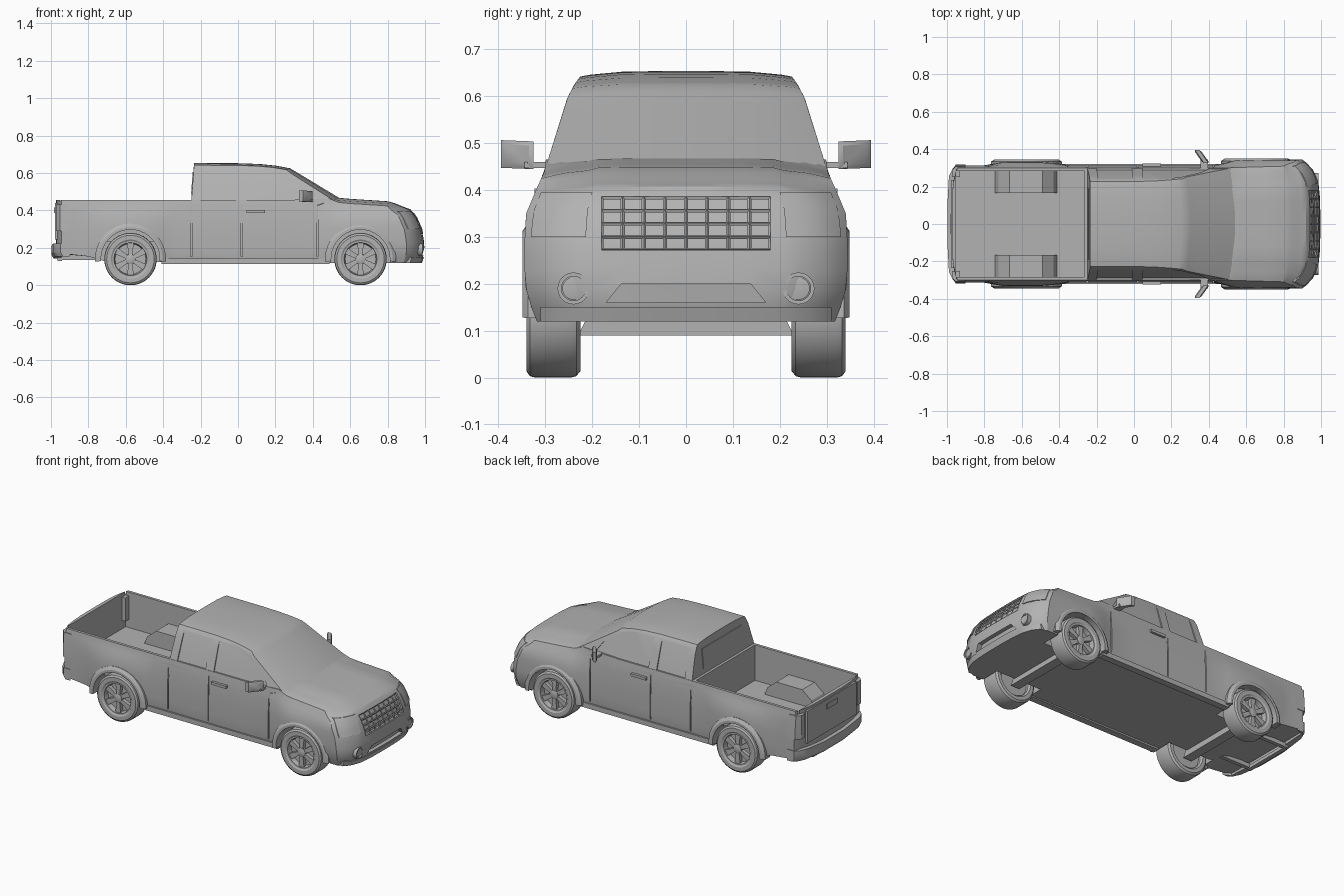
import bpy, bmesh, math

if "Cube" in bpy.data.objects:
    bpy.data.objects.remove(bpy.data.objects["Cube"])

paint = bpy.data.materials.new("grey_paint")
paint.diffuse_color = (0.45, 0.45, 0.45, 1)
paint.use_nodes = True
paint.node_tree.nodes["Principled BSDF"].inputs["Base Color"].default_value = paint.diffuse_color


def interp(t, table):
    if t <= table[0][0]:
        return table[0][1]
    for (a, p), (b, q) in zip(table, table[1:]):
        if t <= b:
            return p + (q - p) * (t - a) / (b - a)
    return table[-1][1]


def finish(name, bm):
    bmesh.ops.recalc_face_normals(bm, faces=bm.faces)
    me = bpy.data.meshes.new(name)
    bm.to_mesh(me)
    bm.free()
    me.materials.append(paint)
    ob = bpy.data.objects.new(name, me)
    bpy.context.collection.objects.link(ob)
    return ob


def shaped_box(name, U, V, W, f=lambda a, b, c: (a, b, c)):
    """Surface of a gridded box whose points are moved by f."""
    bm, L, cache = bmesh.new(), (U, V, W), {}

    def vert(i):
        if i not in cache:
            cache[i] = bm.verts.new(f(U[i[0]], V[i[1]], W[i[2]]))
        return cache[i]
    for a in range(3):
        b, c = (a + 1) % 3, (a + 2) % 3
        for end in (0, len(L[a]) - 1):
            for p in range(len(L[b]) - 1):
                for q in range(len(L[c]) - 1):
                    quad = []
                    for dp, dq in ((0, 0), (1, 0), (1, 1), (0, 1)):
                        i = [0, 0, 0]
                        i[a], i[b], i[c] = end, p + dp, q + dq
                        quad.append(vert(tuple(i)))
                    bm.faces.new(quad)
    return finish(name, bm)


def prism(name, pts, lo, hi):
    """Extrude an x-z outline along y; lo and hi give y from z."""
    bm = bmesh.new()
    A = [bm.verts.new((x, lo(z), z)) for x, z in pts]
    B = [bm.verts.new((x, hi(z), z)) for x, z in pts]
    bm.faces.new(A)
    bm.faces.new(B)
    for i in range(len(pts)):
        j = (i + 1) % len(pts)
        bm.faces.new((A[i], A[j], B[j], B[i]))
    return finish(name, bm)


def lathe(name, profile, place, n=40):
    """Closed (radius, axial) loop spun round; place maps (a, axial, b)."""
    bm, m = bmesh.new(), len(profile)
    rings = [[bm.verts.new(place(r * math.cos(t), h, r * math.sin(t))) for r, h in profile]
             for t in [2 * math.pi * k / n for k in range(n)]]
    for k in range(n):
        P, Q = rings[k], rings[(k + 1) % n]
        for i in range(m):
            j = (i + 1) % m
            bm.faces.new((P[i], P[j], Q[j], Q[i]))
    bmesh.ops.remove_doubles(bm, verts=bm.verts, dist=1e-5)
    return finish(name, bm)


def cut(ob, cutter):
    mod = ob.modifiers.new("cut", 'BOOLEAN')
    mod.operation, mod.solver, mod.object = 'DIFFERENCE', 'EXACT', cutter
    bpy.context.view_layer.objects.active = ob
    bpy.ops.object.modifier_apply(modifier=mod.name)
    bpy.data.objects.remove(cutter)


# Body shape rules: half width, top line, underside, nose surface
def half_width(x, z):
    base = interp(z, [(.12, .308), (.16, .314), (.3, .314), (.4, .308), (.46, .299)])
    bump = interp(z, [(.12, .01), (.2, .03), (.35, .03), (.4, .012), (.44, 0)])
    return base + bump * interp(x, [(-.8, 0), (-.7, .6), (-.45, .6), (-.36, 0), (.44, 0), (.55, 1)])


def nose(v, z):
    back = interp(z, [(.12, .018), (.17, .002), (.2, 0), (.24, .004), (.3, .014), (.37, .045), (.4, .07), (.43, .1)])
    return .998 - back - .015 * v * v - .08 * abs(v) ** 6


def body_point(X, v, w):
    top = interp(X, [(.3, .455), (.5, .466), (.6, .457), (.8, .444), (.9, .431), (1, .402)])
    if X > .5:
        top += -.02 * v ** 6 + (.005 if abs(v) < .65 else 0)
    bot = interp(X, [(-1, .17), (-.75, .15), (-.7, .125), (.5, .12)])
    z = bot + (top - bot) * w
    x = X
    if X > .8:
        x = .8 + (X - .8) / .2 * (nose(v, z) - .8)
    elif X < -.8:
        x = -.8 - (-.8 - X) / .2 * (.174 - .03 * v ** 4)
    return x, v * half_width(X, z), z


right = [.15, .4, .62, .7, .85, .95, 1]
cols = [-v for v in reversed(right)] + right
body = shaped_box("body", [-1, -.96, -.9, -.8, -.7, -.6, -.5, -.4, -.35, -.25, 0, .25, .42, .48, .54, .6, .7, .8, .88, .94, .975, 1],
                  cols, [0, .1, .25, .4, .55, .68, .8, .88, .95, 1], body_point)

# Cab roof and windscreen
def cab_width(z):
    return interp(z, [(.44, .302), (.61, .252), (.64, .236), (.66, .222)])


def cab_point(u, v, w):
    back = -.25 + .015 * w
    front = .58 - .3 * w - (.055 - .035 * w) * v * v
    x = back + u * (front - back)
    top = interp(x, [(-.24, .654), (.0, .653), (.12, .648), (.2, .64), (.28, .625)])
    z = .445 + w * (top - .445)
    return x, v * cab_width(z), z - .012 * v ** 4 * w


cab = shaped_box("cab", [0, .03, .25, .5, .7, .85, .95, 1], [-1, -.9, -.6, -.2, .2, .6, .9, 1],
                 [0, .25, .5, .75, .92, 1], cab_point)

# Openings: bed, wheel arches, door seams, side windows
wheel_x = (-.575, .655)
cut(body, shaped_box("bed_cut", [-.952, -.265], [-.283, .283], [.24, .7]))
for s in (-1, 1):
    for cx in wheel_x:
        cut(body, lathe("arch_cut", [(0, .2), (.158, .2), (.158, .42), (0, .42)],
                        lambda a, h, b: (cx + a, s * h, .14 + b), 32))
    for sx in (-.25, .02, .425):
        cut(body, shaped_box("seam_cut", [sx - .003, sx + .003], sorted((s * .304, s * .4)), [.155, .6]))
    for pts in ([(-.2, .455), (-.01, .455), (-.01, .622), (-.19, .622)],
                [(.045, .455), (.405, .455), (.36, .52), (.26, .595), (.18, .618), (.045, .622)]):
        cut(cab, prism("window_cut", pts, lambda z: s * (.302 - (z - .44) * .294 - .008),
                       lambda z: s * .4))

# Grille opening with bars, lower air intake
ys = [-.18 + .045 * i for i in range(9)]
zs = [.272, .3, .328, .356, .384]
cut(body, shaped_box("grille_cut", [-.022, .06], ys, zs, lambda o, y, z: (nose(y / .34, z) + o, y, z)))
cut(body, shaped_box("intake_cut", [-.025, .06], [-1, -.5, .5, 1], [.16, .2],
                     lambda o, v, z: (nose(v * .5, z) + o, v * (.17 - (z - .16) * .8), z)))
bm = bmesh.new()
rows = [[bm.verts.new((nose(y / .34, z) - .003, y, z)) for y in ys] for z in zs]
for a, b in zip(rows, rows[1:]):
    for i in range(8):
        bm.faces.new((a[i], a[i + 1], b[i + 1], b[i]))
grille = finish("grille_bars", bm)
mod = grille.modifiers.new("bars", 'WIREFRAME')
mod.thickness = .009
bpy.context.view_layer.objects.active = grille
bpy.ops.object.modifier_apply(modifier="bars")

# Front lip, rear bumper, tailgate, rear window, hitch, axles
shaped_box("front_lip", [-.02, .004], cols, [.12, .15],
           lambda o, v, z: (nose(v * .93, z) + o, v * .31, z))
shaped_box("rear_bumper", [0, 1], [-1, -.93, -.8, -.3, .3, .8, .93, 1], [.155, .175, .222],
           lambda o, v, z: ((-.9 if abs(v) == 1 else -.945) if o else -.998 + .05 * v ** 8 + (.012 if z < .16 else 0),
                            v * .318, z - (.012 if abs(v) < .5 else 0)))
shaped_box("tailgate", [-.979, -.965], [-.235, .235], [.245, .44])
shaped_box("tailgate_handle", [-.984, -.975], [-.05, .05], [.385, .415])
shaped_box("rear_window", [0, .012], [-.19, .19], [.485, .605], lambda o, y, z: (-.254 + (z - .445) * .072 + o, y, z))
shaped_box("hitch_bar", [-.965, -.94], [-.16, .16], [.13, .15])
for y in (-.15, .15):
    shaped_box("hitch_arm", [-.96, -.7], [y - .012, y + .012], [.135, .16])
for cx in wheel_x:
    shaped_box("axle", [cx - .03, cx + .03], [-.23, .23], [.09, .145],
               lambda x, y, z: (x, y * (.88 if z > .1 else 1), z))

# Parts on both sides
for s in (-1, 1):
    flip = lambda x, y, z: (x, s * y, z)
    shaped_box("sill", [-.41, .49], [.28, .321], [.113, .143], flip)
    shaped_box("door_handle", [.045, .145], [.3, .323], [.387, .403], flip)
    prism("bed_wheel_box", [(-.745, .235), (-.41, .235), (-.43, .285), (-.49, .335), (-.665, .335), (-.725, .285)],
          lambda z: s * .165, lambda z: s * .29)
    # Mirror
    shaped_box("mirror_head", [-1, 1], [.325, .335, .385, .395], [.446, .456, .496, .505],
               lambda a, y, z: (.362 - (y - .36) * .7 + a * (.018 if .33 < y < .39 and .45 < z < .5 else .011),
                                s * y, z + (y - .36) * .04))
    shaped_box("mirror_arm", [.355, .395], [.28, .345], [.447, .46], flip)
    # Lamps
    shaped_box("headlight", [-.012, .004], [.62, .72, .82, .9, .96], [.3, .33, .36, .395],
               lambda o, v, z: (nose(v, z) + o, s * v * half_width(1, z), z))
    lathe("fog_light_ring", [(.026, .94), (.026, .986), (.034, .986), (.034, .94)],
          lambda a, h, b: (h, s * .24 + a, .19 + b), 24)
    lathe("fog_light", [(0, .94), (.024, .94), (.024, .979), (0, .983)],
          lambda a, h, b: (h, s * .24 + a, .19 + b), 24)
    shaped_box("tail_light", [0, 1], [.25, .285, .318], [.29, .36, .432],
               lambda o, y, z: ((-.9 if y > .3 else -.93) if o else (-.953 if y > .3 else -.974),
                                s * min(y, half_width(-1, z) + .004), z))
    for cx in wheel_x:
        # Arch flare
        edge = .349 if cx > 0 else .345
        shaped_box("arch_flare", [math.radians(-4 + 188 * i / 20) for i in range(21)],
                   [.285, edge], [.157, .172, .19],
                   lambda a, y, r: (cx + math.cos(a) * r,
                                    s * (y - (.012 if r > .18 and y > .3 else 0)), .14 + math.sin(a) * r))
        # Tyre, rim, hub and spokes
        put = lambda a, h, b: (cx + a, s * h, .14 + b)
        lathe("tyre", [(.095, .235), (.105, .225), (.126, .225), (.137, .234), (.14, .246), (.14, .322),
                       (.137, .333), (.127, .34), (.104, .34), (.095, .334)], put, 48)
        lathe("rim", [(0, .25), (.096, .25), (.096, .335), (.088, .335), (.082, .306), (0, .306)], put)
        lathe("hub", [(0, .3), (.028, .3), (.026, .33), (.015, .334), (0, .334)], put, 24)
        for k in range(6):
            t = math.radians(60 * k + 30)
            shaped_box("spoke", [.015, .06, .088], [.3, .328], [-1, 1],
                       lambda r, h, e: put(r * math.cos(t) - e * (.008 + r * .11) * math.sin(t), h,
                                           r * math.sin(t) + e * (.008 + r * .11) * math.cos(t)))

# Smooth shading with crisp edges
for ob in bpy.context.collection.objects:
    ob.select_set(True)
bpy.context.view_layer.objects.active = body
bpy.ops.object.shade_smooth_by_angle(angle=math.radians(28))
